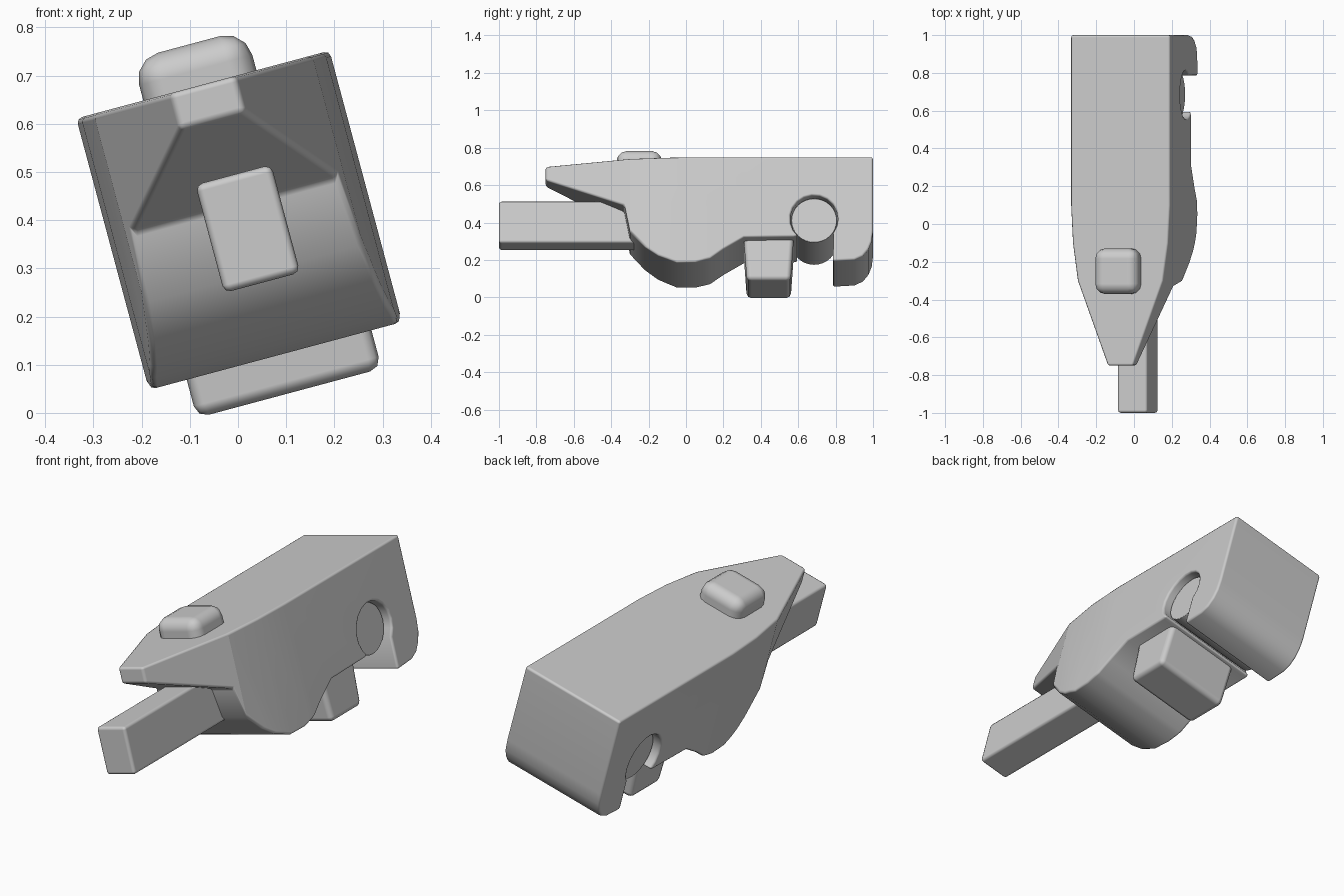
import bpy, bmesh, math
from mathutils import Vector

cube = bpy.data.objects.get("Cube")
if cube:
    bpy.data.objects.remove(cube, do_unlink=True)

ROLL = math.radians(-15)   # the whole model leans about its long axis
MID = 0.106                # middle of the body across its width

grey = bpy.data.materials.new("plain_grey")
grey.use_nodes = True
tone = (0.6, 0.6, 0.6, 1)
grey.diffuse_color = tone
grey.node_tree.nodes["Principled BSDF"].inputs["Base Color"].default_value = tone


def finish(name, bm, bevel, limit=32, segments=2):
    """Turn a bmesh into a smooth, bevelled, leaning object."""
    bmesh.ops.recalc_face_normals(bm, faces=bm.faces)
    for f in bm.faces:
        f.smooth = True
    mesh = bpy.data.meshes.new(name)
    bm.to_mesh(mesh)
    bm.free()
    mesh.materials.append(grey)
    obj = bpy.data.objects.new(name, mesh)
    bpy.context.collection.objects.link(obj)
    obj.rotation_euler.y = ROLL
    mod = obj.modifiers.new("soft_edges", 'BEVEL')
    mod.width = bevel
    mod.segments = segments
    mod.limit_method = 'ANGLE'
    mod.angle_limit = math.radians(limit)
    mod.use_clamp_overlap = False
    mod.harden_normals = True
    return obj


def box(name, low, high, bevel, segments=2, taper=0):
    """Box between two corners; taper pulls in the bottom along y."""
    bm = bmesh.new()
    bmesh.ops.create_cube(bm, size=1)
    low, high = Vector(low), Vector(high)
    for v in bm.verts:
        inset = -taper * 2 * v.co.y if v.co.z < 0 else 0
        v.co = Vector([(a + b) / 2 + c * (b - a) for a, b, c in zip(low, high, v.co)])
        v.co.y += inset
    return finish(name, bm, bevel, segments=segments)


def half_width(y):
    """Body half width: straight at the back, narrowing to the nose."""
    steps = [(-0.75, 0.069), (-0.3, 0.235), (-0.1, 0.262), (0.1, 0.272), (1.0, 0.272)]
    for (y0, w0), (y1, w1) in zip(steps, steps[1:]):
        if y <= y1 + 1e-5:
            return w0 + (w1 - w0) * (y - y0) / (y1 - y0)
    return steps[-1][1]


# Body side profile (y, z): nose, round belly, step, open bore, rear foot
hole_y, hole_z, hole_r = 0.685, 0.335, 0.128
start, end = math.radians(228), math.radians(-37)
bore = []
for i in range(15):
    a = start + (end - start) * i / 14
    bore.append((hole_y + hole_r * math.cos(a), hole_z + hole_r * math.sin(a)))
profile = [(1, 0.677), (-0.75, 0.677), (-0.75, 0.6), (-0.33, 0.42),
           (-0.3, 0.27), (-0.22, 0.185), (-0.15, 0.135), (-0.05, 0.094),
           (0.05, 0.094), (0.13, 0.115), (0.2, 0.165), (0.31, 0.23), (0.575, 0.235)]
profile += bore
profile += [(0.785, 0.1), (0.9, 0.107), (0.945, 0.128), (0.975, 0.165),
            (0.993, 0.21), (1, 0.27)]

bm = bmesh.new()
face = bm.faces.new([bm.verts.new((-1, y, z)) for y, z in profile])
ext = bmesh.ops.extrude_face_region(bm, geom=[face])
bmesh.ops.translate(bm, vec=(2, 0, 0),
                    verts=[g for g in ext["geom"] if isinstance(g, bmesh.types.BMVert)])
for cut in (-0.3, -0.1, 0.1):
    bmesh.ops.bisect_plane(bm, geom=bm.verts[:] + bm.edges[:] + bm.faces[:],
                           plane_co=(0, cut, 0), plane_no=(0, 1, 0), dist=1e-4)
for v in bm.verts:
    v.co.x = MID + v.co.x * half_width(v.co.y)
# Keep the crease where the nose begins
for e in bm.edges:
    if all(abs(v.co.y + 0.3) < 1e-3 for v in e.verts) and abs(e.verts[0].co.x - e.verts[1].co.x) < 1e-3:
        e.smooth = False
finish("body", bm, 0.012)

# Pin sitting slightly recessed in the bore
bm = bmesh.new()
bmesh.ops.create_cone(bm, cap_ends=True, segments=32, radius1=0.122, radius2=0.122, depth=0.464)
for v in bm.verts:
    x, y, z = v.co
    v.co = (MID + z, hole_y + y, hole_z + x)
finish("cross_pin", bm, 0.003, segments=1)

# Front bar, lower block and top button
box("front_bar", (0.037, -1, 0.248), (0.2, 0, 0.48), 0.015)
box("lower_block", (-0.085, 0.305, 0.012), (0.312, 0.58, 0.3), 0.025, taper=0.02)
box("top_button", (-0.022, -0.371, 0.6), (0.221, -0.129, 0.765), 0.055, segments=3)
